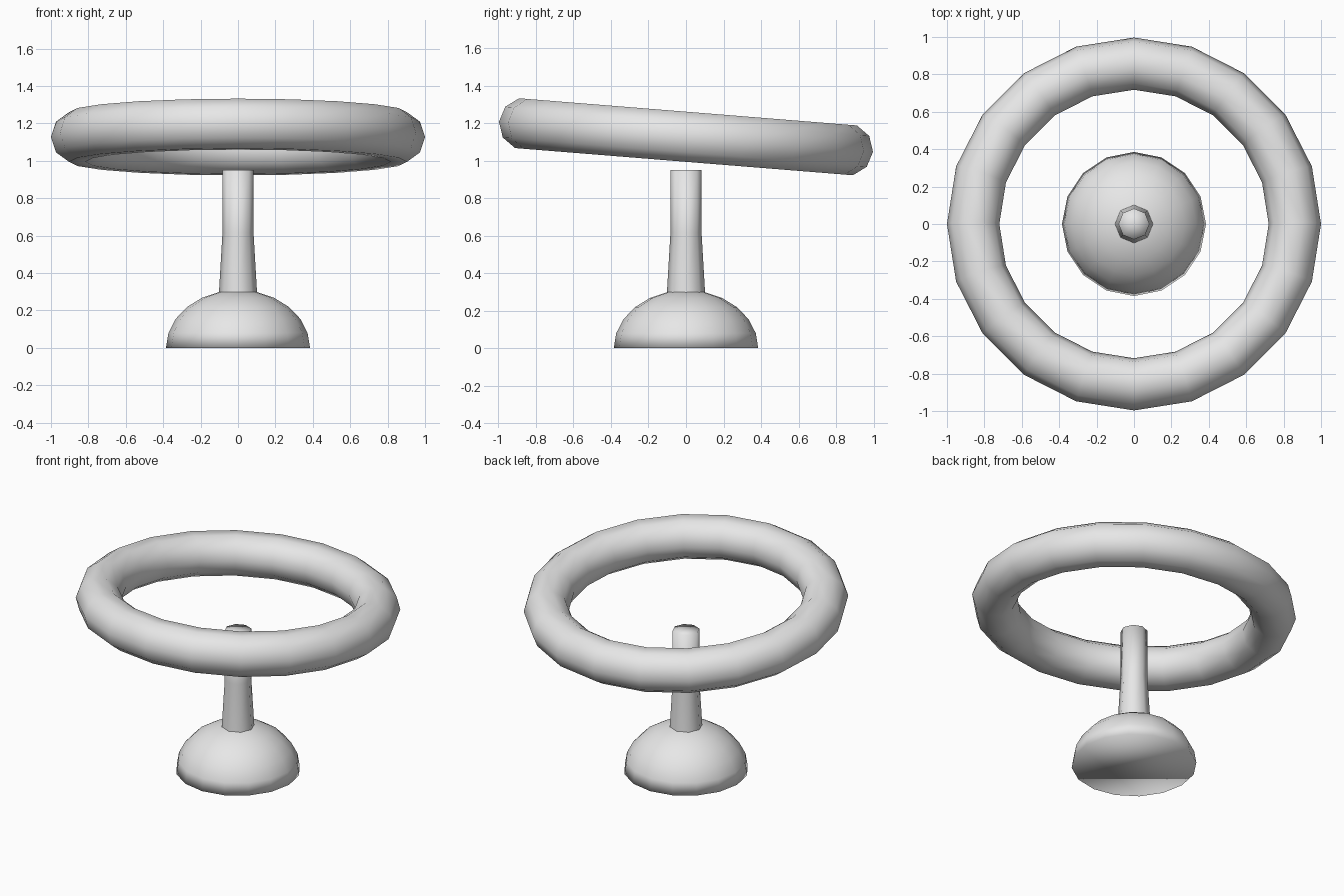
import bpy
import bmesh
from math import pi, sin, cos, radians

default = bpy.data.objects.get("Cube")
if default:
    bpy.data.objects.remove(default, do_unlink=True)

grey = bpy.data.materials.new("light grey")
grey.use_nodes = True
grey.diffuse_color = (0.8, 0.8, 0.8, 1)
grey.node_tree.nodes["Principled BSDF"].inputs["Base Color"].default_value = (0.8, 0.8, 0.8, 1)


def lathe(name, profile, sides, loop=False, cap_bottom=False):
    """Sweep (radius, z) points around z; a zero radius makes a pole."""
    bm = bmesh.new()
    rings = []
    for r, z in profile:
        count = sides if r > 0 else 1
        rings.append([bm.verts.new((r * cos(2 * pi * i / sides), r * sin(2 * pi * i / sides), z))
                      for i in range(count)])
    pairs = list(zip(rings, rings[1:]))
    if loop:
        pairs.append((rings[-1], rings[0]))
    for low, high in pairs:
        for i in range(sides):
            j = (i + 1) % sides
            if len(high) == 1:
                bm.faces.new((low[i], low[j], high[0]))
            else:
                bm.faces.new((low[i], low[j], high[j], high[i]))
    if cap_bottom:
        bm.faces.new(rings[0][::-1])
    bmesh.ops.recalc_face_normals(bm, faces=bm.faces)
    for face in bm.faces:
        face.smooth = True
    mesh = bpy.data.meshes.new(name)
    bm.to_mesh(mesh)
    bm.free()
    mesh.materials.append(grey)
    obj = bpy.data.objects.new(name, mesh)
    bpy.context.collection.objects.link(obj)
    return obj


# Domed foot: flattened half sphere with a closed underside
dome = [(0.385 * cos(radians(a)), 0.309 * sin(radians(a))) for a in range(0, 90, 15)]
lathe("base_dome", dome + [(0, 0.309)], 16, cap_bottom=True)

# Eight-sided stem, flared towards the foot
lathe("stem", [(0.105, 0.24), (0.102, 0.292), (0.083, 0.615), (0.083, 0.95), (0, 0.95)],
      8, cap_bottom=True)

# Floating ring, tipped up at the front
section = [(0.86 + 0.14 * cos(2 * pi * i / 10), 0.14 * sin(2 * pi * i / 10)) for i in range(10)]
ring = lathe("tilted_ring", section, 20, loop=True)
ring.location.z = 1.127
ring.rotation_euler.x = radians(-4.6)
